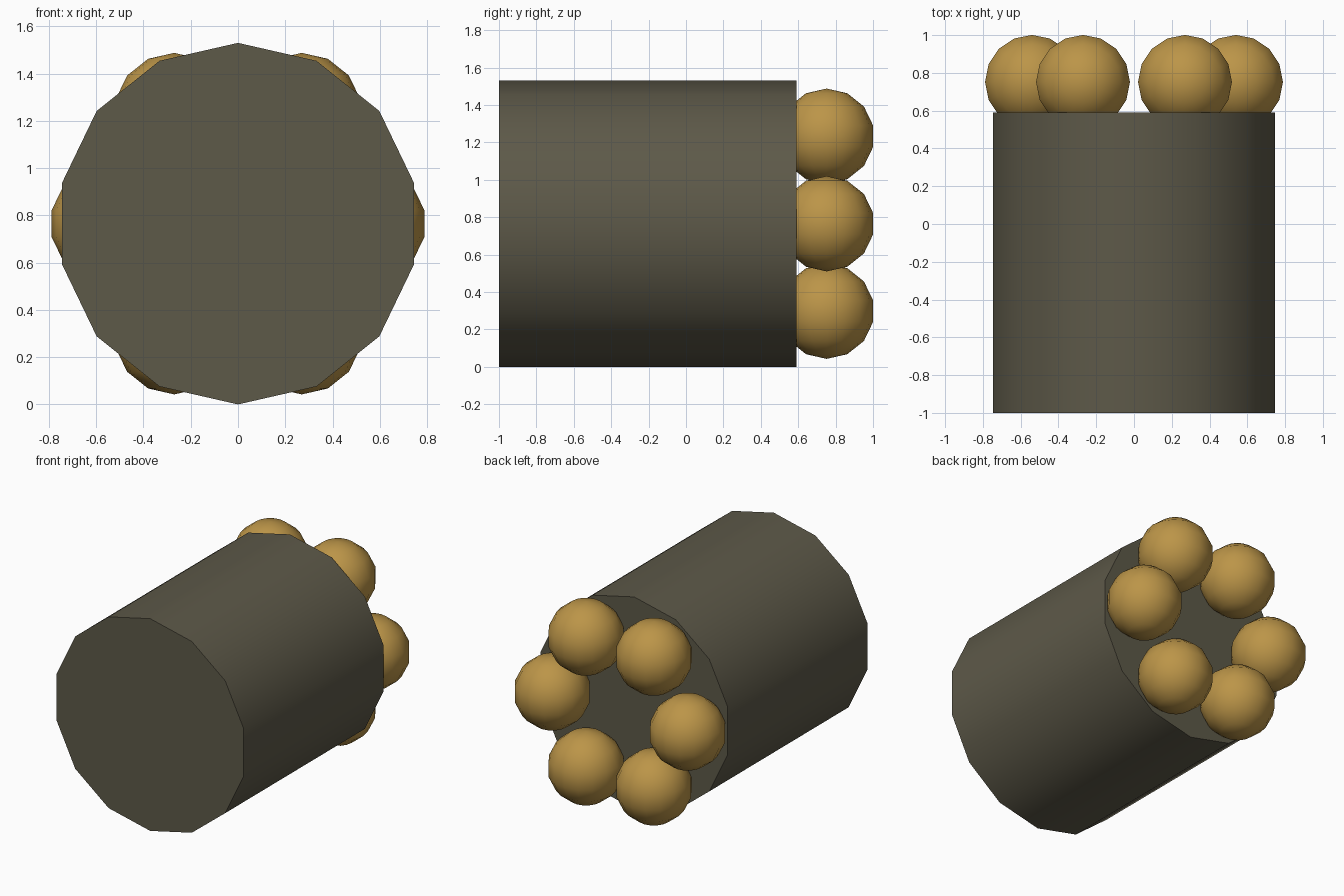
import bpy, math
from mathutils import Matrix

if "Cube" in bpy.data.objects:
    bpy.data.objects.remove(bpy.data.objects["Cube"])

def material(name, rgb):
    m = bpy.data.materials.new(name)
    m.diffuse_color = (*rgb, 1)
    m.use_nodes = True
    m.node_tree.nodes["Principled BSDF"].inputs["Base Color"].default_value = m.diffuse_color
    return m

steel = material("olive_grey", (0.11, 0.10, 0.066))
brass = material("brass", (0.50, 0.30, 0.065))
R, CZ = 0.765, 0.765

def finish(ob, name, mat, angle):
    ob.name = name
    ob.data.materials.append(mat)
    bpy.ops.object.shade_smooth_by_angle(angle=math.radians(angle))

# 14-sided drum lying along y
bpy.ops.mesh.primitive_cylinder_add(vertices=14, radius=R, depth=1.59)
drum = bpy.context.object
drum.data.transform(Matrix.Rotation(math.pi / 2, 4, 'X'))
# one vertex points straight up
top = max(drum.data.vertices, key=lambda v: v.co.z).co
drum.data.transform(Matrix.Rotation(-math.atan2(top.x, top.z), 4, 'Y'))
drum.location = (0, -0.205, CZ)
finish(drum, "drum", steel, 40)

# ring of six balls on the back face
for i in range(6):
    a = i * math.pi / 3
    bpy.ops.mesh.primitive_uv_sphere_add(
        segments=16, ring_count=7, radius=0.255,
        location=(0.54 * math.cos(a), 0.752, CZ + 0.54 * math.sin(a)))
    finish(bpy.context.object, f"ball_{i + 1}", brass, 60)
